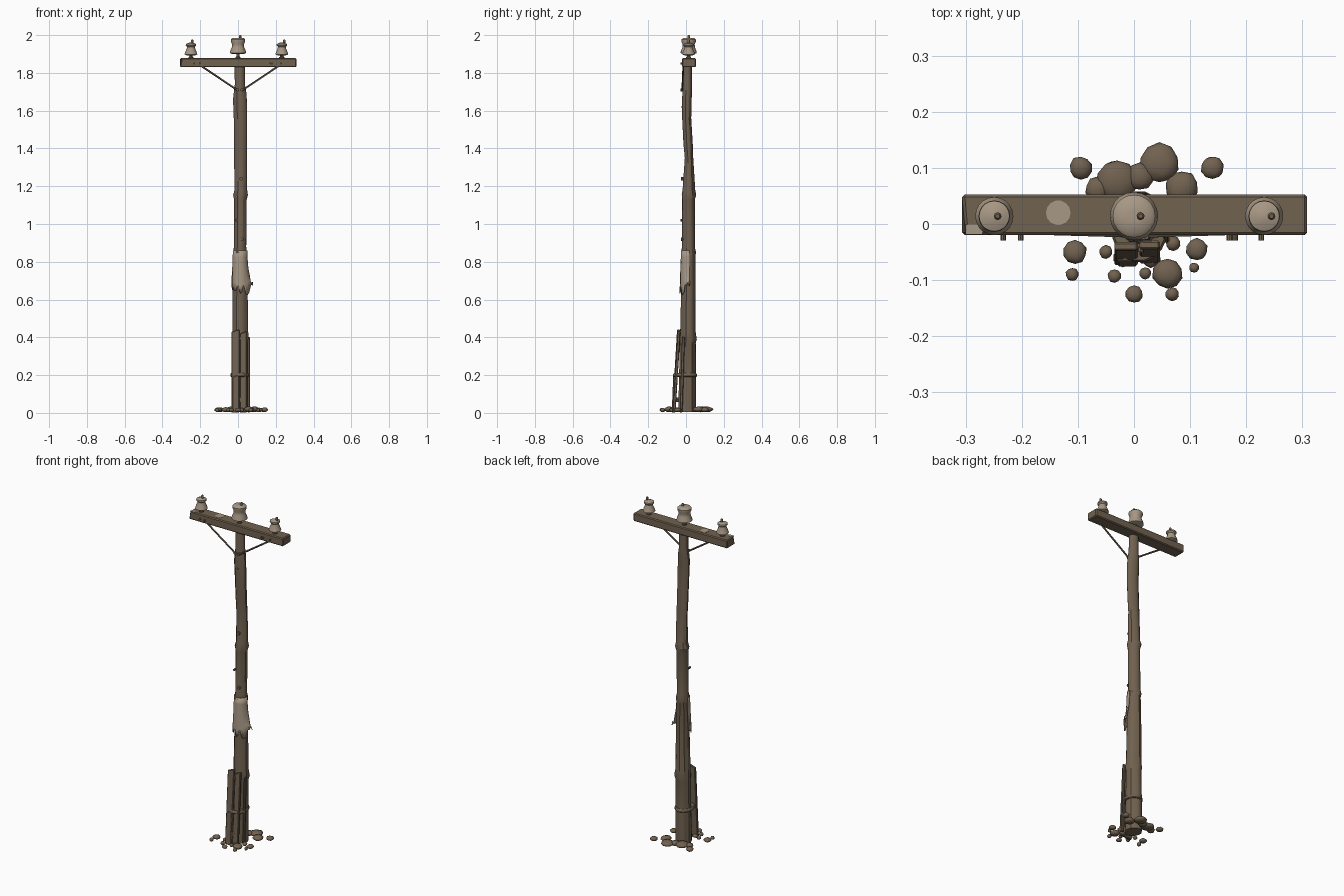
import bpy, bmesh, math, random
from mathutils import Vector, Matrix

random.seed(4)
cube = bpy.data.objects.get("Cube")
if cube:
    bpy.data.objects.remove(cube, do_unlink=True)


def material(name, rgb):
    m = bpy.data.materials.new(name)
    m.use_nodes = True
    m.diffuse_color = (*rgb, 1)
    m.node_tree.nodes["Principled BSDF"].inputs["Base Color"].default_value = (*rgb, 1)
    return m


WOOD = material("weathered brown", (0.165, 0.122, 0.08))
PALE = material("pale beige", (0.39, 0.315, 0.235))


def finish(name, bm, mat, angle=40):
    bmesh.ops.recalc_face_normals(bm, faces=bm.faces[:])
    mesh = bpy.data.meshes.new(name)
    bm.to_mesh(mesh)
    bm.free()
    mesh.materials.append(mat)
    ob = bpy.data.objects.new(name, mesh)
    bpy.context.collection.objects.link(ob)
    bpy.ops.object.select_all(action='DESELECT')
    ob.select_set(True)
    bpy.context.view_layer.objects.active = ob
    bpy.ops.object.shade_smooth_by_angle(angle=math.radians(angle))
    return ob


def loft(bm, rings):
    """Skin closed rings of points and cap both ends."""
    loops = [[bm.verts.new(p) for p in ring] for ring in rings]
    n = len(loops[0])
    for a, b in zip(loops, loops[1:]):
        for i in range(n):
            j = (i + 1) % n
            bm.faces.new((a[i], a[j], b[j], b[i]))
    bm.faces.new(loops[0][::-1])
    bm.faces.new(loops[-1])


def lathe(name, x, y, profile, mat, sides=20):
    bm = bmesh.new()
    turn = [2 * math.pi * i / sides for i in range(sides)]
    loft(bm, [[(x + r * math.cos(a), y + r * math.sin(a), z) for a in turn]
              for r, z in profile])
    return finish(name, bm, mat)


def rod(name, a, b, radius, mat, sides=8):
    a, b = Vector(a), Vector(b)
    d = b - a
    bm = bmesh.new()
    bmesh.ops.create_cone(bm, cap_ends=True, segments=sides, radius1=radius,
                          radius2=radius, depth=d.length)
    rot = d.to_track_quat('Z', 'Y').to_matrix().to_4x4()
    bmesh.ops.transform(bm, matrix=Matrix.Translation((a + b) / 2) @ rot, verts=bm.verts[:])
    return finish(name, bm, mat)


# Pole: z, then left, right, front and back limits of each ring
SECTIONS = [(0.005, -.037, .055, -.04, .053), (.2, -.035, .055, -.036, .053),
            (.37, -.033, .055, -.032, .052), (.39, -.035, .062, -.034, .057),
            (.43, -.033, .057, -.03, .05), (.64, -.03, .053, -.025, .05),
            (.83, -.025, .048, -.022, .048), (.85, -.029, .05, -.026, .052),
            (.88, -.023, .045, -.02, .047), (1.13, -.022, .048, -.02, .047),
            (1.155, -.028, .055, -.022, .054), (1.18, -.02, .05, -.018, .048),
            (1.35, -.022, .05, -.006, .038), (1.42, -.022, .05, -.013, .035),
            (1.56, -.024, .05, -.02, .028), (1.66, -.028, .049, -.02, .03),
            (1.7, -.024, .045, -.02, .033), (1.74, -.018, .038, -.018, .032),
            (1.835, -.02, .037, -.014, .03)]
SIDES = 22
grain = [random.uniform(.91, 1.03) for i in range(SIDES)]
rings = []
for z, x0, x1, y0, y1 in SECTIONS:
    ring = []
    for i in range(SIDES):
        a = 2 * math.pi * i / SIDES
        k = grain[i] * random.uniform(.97, 1.03)
        ring.append(((x0 + x1) / 2 + k * (x1 - x0) / 2 * math.cos(a),
                     (y0 + y1) / 2 + k * (y1 - y0) / 2 * math.sin(a), z))
    rings.append(ring)
bm = bmesh.new()
loft(bm, rings)
finish("pole", bm, WOOD, 30)

# Knots and bolts on the front of the pole
for x, y, z, r in [(.02, -.019, .92, .009), (.016, -.018, 1.24, .01), (-.008, -.02, 1.02, .006),
                   (.02, -.02, 1.71, .008), (-.002, -.02, 1.71, .008), (.012, -.017, 1.62, .005)]:
    rod("pole_bolt", (x, y + .012, z), (x, y - .008, z), r, WOOD)


def box(name, size, matrix, bevel=.003):
    bm = bmesh.new()
    bmesh.ops.create_cube(bm, size=1)
    bmesh.ops.scale(bm, vec=size, verts=bm.verts[:])
    bmesh.ops.bevel(bm, geom=bm.edges[:], offset=bevel, segments=1, affect='EDGES')
    bmesh.ops.transform(bm, matrix=matrix, verts=bm.verts[:])
    return finish(name, bm, WOOD, 25)


# Crossarm with a ragged right end
arm = box("crossarm", (.615, .073, .048), Matrix.Translation((.001, .0165, 1.854)), .005)
for v in arm.data.vertices:
    if v.co.x < -.2 and v.co.y < .03 and v.co.z > 1.85:
        v.co.x += .006

# Worn bare patches on the crossarm top
lathe("worn_patch", -.135, .02, [(.022, 1.874), (.022, 1.8795)], PALE, 14)
bm = bmesh.new()
bmesh.ops.create_cube(bm, size=1, matrix=Matrix.Translation((-.285, -.01, 1.877))
                      @ Matrix.Diagonal((.03, .018, .004, 1)))
finish("worn_corner", bm, PALE)

# Insulators: pin, bell and metal tip
for name, x, tip, profile, top in [
        ("middle_insulator", 0, .012,
         [(.03, 1.9), (.043, 1.905), (.041, 1.917), (.033, 1.935), (.032, 1.952),
          (.038, 1.965), (.038, 1.977), (.03, 1.984), (.01, 1.986)], 2.0),
        ("right_insulator", -.249, .006,
         [(.022, 1.893), (.034, 1.898), (.031, 1.908), (.022, 1.93), (.021, 1.938),
          (.028, 1.945), (.027, 1.953), (.01, 1.96)], 1.976),
        ("left_insulator", .232, .013,
         [(.022, 1.893), (.034, 1.898), (.031, 1.908), (.022, 1.93), (.021, 1.938),
          (.028, 1.945), (.027, 1.953), (.01, 1.96)], 1.976)]:
    lathe(name, x, .014, profile, PALE)
    base = profile[0][1]
    lathe(name + "_pin", x, .014, [(.014, 1.875), (.014, 1.884), (.009, 1.886),
                                   (.009, base + .004)], WOOD, 10)
    end = profile[-1][1]
    lathe(name + "_tip", x + tip, .014, [(.007, end - .006), (.007, top - .004), (.004, top)], WOOD, 8)

# Diagonal braces with their bolts
for s in (-1, 1):
    rod("brace", (.01 + s * .21, -.014, 1.84), (.01 + s * .008, -.02, 1.705), .005, WOOD, 6)
for x in (-.233, -.202, .17, .18, .227):
    rod("crossarm_bolt", (x, -.015, 1.85), (x, -.029, 1.85), .005, WOOD)

# Torn wrap of pale bark on the front, flaring towards its ragged hem
COLS, ROWS = 18, 6
bm = bmesh.new()
grid = []
for r in range(ROWS + 1):
    t = r / ROWS
    row = []
    for c in range(COLS + 1):
        u = c / COLS
        a = math.pi * (.95 + 1.1 * u)
        tear = random.uniform(-.02, .04) * t ** 3 + .12 * t * abs(u - .55) ** 2
        wide = .038 + .005 * t + .027 * u ** 2 * t ** 3 + .0025 * (c % 2) * t
        deep = .039 + .006 * t + .0025 * (c % 2) * t
        row.append(bm.verts.new((.011 + wide * math.cos(a), .013 + deep * math.sin(a),
                                 .86 - .22 * t + tear)))
    grid.append(row)
for a, b in zip(grid, grid[1:]):
    for c in range(COLS):
        bm.faces.new((a[c], a[c + 1], b[c + 1], b[c]))
wrap = finish("torn_wrap", bm, PALE, 50)
wrap.modifiers.new("thickness", 'SOLIDIFY').thickness = .004

# Splint planks leaning on the foot of the pole
for x, y, w, h, tilt in [(-.014, -.053, .042, .44, .06), (.028, -.05, .036, .43, .06),
                         (-.012, -.064, .036, .2, .04), (.057, -.02, .012, .4, .03)]:
    plank = box("splint_plank", (w, .015, h), Matrix.Translation((x, y, h / 2 + .002))
                @ Matrix.Rotation(-tilt, 4, 'X'))
    for v in plank.data.vertices:
        if v.co.z > h - .03 and v.co.x < x:
            v.co.z -= .012

# Strap round the planks, and its nails
bm = bmesh.new()
ring = [2 * math.pi * i / 18 for i in range(18)]
loft(bm, [[(.01 + (.047 + o) * math.cos(a), -.005 + (.06 + o) * math.sin(a), z) for a in ring]
          for o, z in [(0, .19), (.004, .194), (.004, .204), (0, .21)]])
finish("strap", bm, WOOD)
for z in (.07, .395):
    rod("plank_nail", (.012, -.04, z), (.012, -.07 + z * .05, z), .012 if z < .1 else .006, WOOD)

# Stones heaped about the foot: x, y, radius
STONES = [(-.095, .1, .021), (.045, .108, .036), (.14, .1, .021), (.085, .065, .03),
          (-.03, .078, .038), (-.065, .062, .022), (.01, .085, .025), (-.105, -.05, .021),
          (-.11, -.09, .012), (-.035, -.093, .012), (0, -.125, .016), (.068, -.125, .012),
          (.06, -.088, .027), (.02, -.088, .011), (.112, -.045, .02), (.107, -.078, .009),
          (-.05, -.05, .012), (.07, -.035, .013), (-.02, -.06, .017), (.03, -.06, .018)]
for x, y, r in STONES:
    bm = bmesh.new()
    bmesh.ops.create_icosphere(bm, subdivisions=2, radius=r)
    h = max(.011, min(r * .6, .015))
    for v in bm.verts:
        v.co *= random.uniform(.92, 1.06)
        v.co.z *= h / r
    bmesh.ops.translate(bm, vec=(x, y, h + .004), verts=bm.verts[:])
    finish("stone", bm, WOOD, 50)
